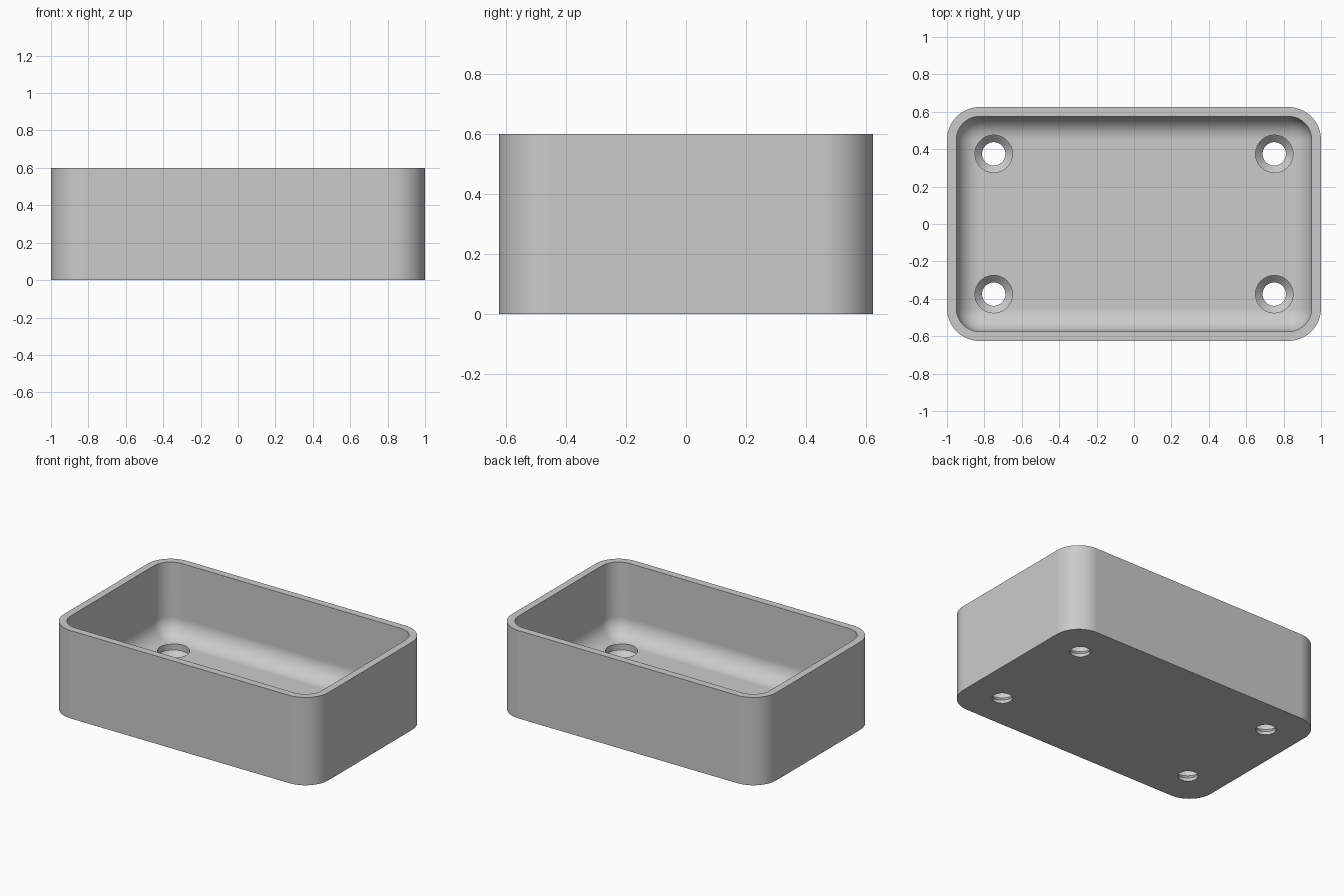
import bpy
import bmesh
from math import sin, cos, pi, radians
from mathutils import Vector

if "Cube" in bpy.data.objects:
    bpy.data.objects.remove(bpy.data.objects["Cube"])

LENGTH, WIDTH, HEIGHT = 2.0, 1.25, 0.6
WALL, FLOOR = 0.05, 0.1
OUTER_R, INNER_R = 0.175, 0.125
STEPS = 16

grey = bpy.data.materials.new("plain grey")
grey.use_nodes = True
colour = (0.6, 0.6, 0.6, 1)
grey.diffuse_color = colour
grey.node_tree.nodes["Principled BSDF"].inputs["Base Color"].default_value = colour


def rounded_ring(bm, inset, radius, z):
    """Rounded rectangle loop, inset from the outer size."""
    cx = LENGTH / 2 - inset - radius
    cy = WIDTH / 2 - inset - radius
    ring = []
    for q, (sx, sy) in enumerate([(1, 1), (-1, 1), (-1, -1), (1, -1)]):
        for i in range(STEPS + 1):
            a = (q + i / STEPS) * pi / 2
            ring.append(bm.verts.new((sx * cx + radius * cos(a), sy * cy + radius * sin(a), z)))
    return ring


def loft(bm, rings):
    for low, high in zip(rings, rings[1:]):
        for i in range(len(low)):
            j = (i + 1) % len(low)
            bm.faces.new((low[i], low[j], high[j], high[i]))
    bm.faces.new(list(reversed(rings[0])))
    bm.faces.new(rings[-1])


def finish(bm, name):
    bmesh.ops.remove_doubles(bm, verts=bm.verts, dist=0.0001)
    bmesh.ops.recalc_face_normals(bm, faces=bm.faces)
    mesh = bpy.data.meshes.new(name)
    bm.to_mesh(mesh)
    bm.free()
    mesh.materials.append(grey)
    obj = bpy.data.objects.new(name, mesh)
    bpy.context.collection.objects.link(obj)
    return obj


# Tray shell: outside wall, rim, inside wall, then a quarter-round into the floor
bm = bmesh.new()
rings = [rounded_ring(bm, 0, OUTER_R, 0),
         rounded_ring(bm, 0, OUTER_R, HEIGHT),
         rounded_ring(bm, WALL, INNER_R, HEIGHT)]
for i in range(STEPS + 1):
    a = i / STEPS * pi / 2
    shrink = INNER_R * (1 - cos(a))
    rings.append(rounded_ring(bm, WALL + shrink, INNER_R - shrink,
                              FLOOR + INNER_R * (1 - sin(a))))
loft(bm, rings)
tray = finish(bm, "tray")

# Four screw holes: narrow bore, conical seat, wide recess
profile = [(0.0625, -0.1), (0.0625, 0.0225), (0.1, 0.06), (0.1, 0.2)]
SIDES = 64
bm = bmesh.new()
for x in (-0.75, 0.75):
    for y in (-0.375, 0.375):
        loft(bm, [[bm.verts.new(Vector((x + r * cos(2 * pi * i / SIDES),
                                        y + r * sin(2 * pi * i / SIDES), z)))
                   for i in range(SIDES)] for r, z in profile])
cutter = finish(bm, "screw_hole_cutter")
cutter.hide_render = True

cut = tray.modifiers.new("screw holes", 'BOOLEAN')
cut.operation = 'DIFFERENCE'
cut.solver = 'EXACT'
cut.object = cutter

bpy.ops.object.select_all(action='DESELECT')
tray.select_set(True)
bpy.context.view_layer.objects.active = tray
bpy.ops.object.modifier_apply(modifier=cut.name)
bpy.data.objects.remove(cutter)

# Smooth curves, sharp rims, flat large faces
bpy.ops.object.shade_smooth_by_angle(angle=radians(30))
weighted = tray.modifiers.new("weighted normals", 'WEIGHTED_NORMAL')
weighted.keep_sharp = True
